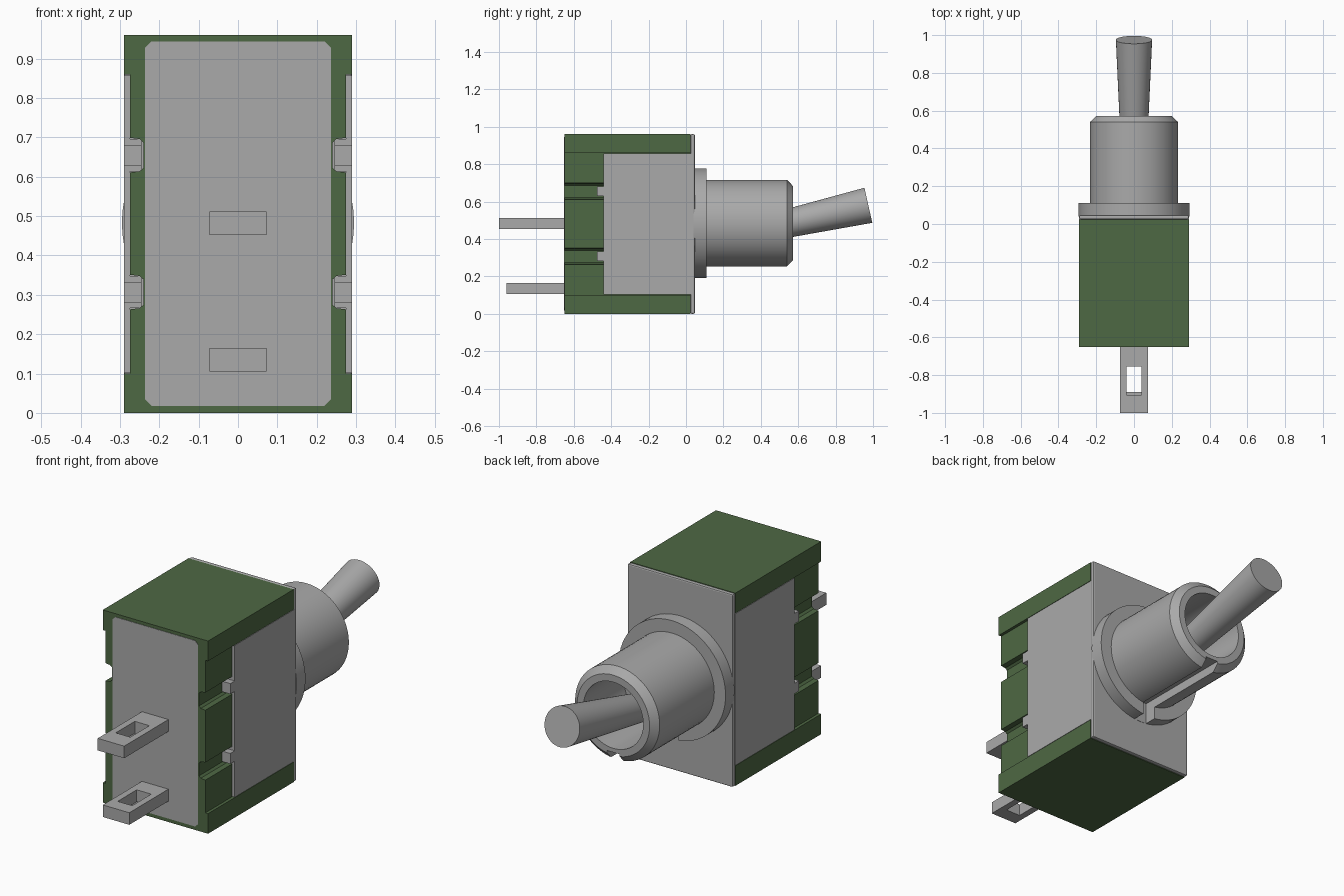
import bpy, bmesh, math
from mathutils import Vector, Matrix

old = bpy.data.objects.get("Cube")
if old:
    bpy.data.objects.remove(old, do_unlink=True)


def material(name, rgb):
    m = bpy.data.materials.new(name)
    m.use_nodes = True
    m.diffuse_color = (*rgb, 1)
    m.node_tree.nodes["Principled BSDF"].inputs["Base Color"].default_value = (*rgb, 1)
    return m


METAL = material("grey metal", (0.4, 0.4, 0.4))
GREEN = material("green plastic", (0.076, 0.138, 0.057))


def finish(name, bm, mat, smooth=False):
    bmesh.ops.recalc_face_normals(bm, faces=bm.faces)
    me = bpy.data.meshes.new(name)
    bm.to_mesh(me)
    bm.free()
    me.materials.append(mat)
    ob = bpy.data.objects.new(name, me)
    bpy.context.collection.objects.link(ob)
    if smooth:
        activate(ob)
        bpy.ops.object.shade_smooth_by_angle(angle=math.radians(30))
    return ob


def activate(ob):
    bpy.ops.object.select_all(action='DESELECT')
    ob.select_set(True)
    bpy.context.view_layer.objects.active = ob


def box(name, lo, hi, mat=METAL, bevel=0):
    lo, hi = Vector(lo), Vector(hi)
    bm = bmesh.new()
    bmesh.ops.create_cube(bm, size=1, matrix=Matrix.Translation((lo + hi) / 2)
                          @ Matrix.Diagonal((*(hi - lo), 1)))
    if bevel:
        bmesh.ops.bevel(bm, geom=bm.edges[:], offset=bevel, segments=2,
                        affect='EDGES', profile=0.5)
    return finish(name, bm, mat)


def extrude_y(name, outline, y0, y1, mat):
    """Prism along y from an (x, z) outline."""
    bm = bmesh.new()
    face = bm.faces.new([bm.verts.new((x, y0, z)) for x, z in outline])
    new = bmesh.ops.extrude_face_region(bm, geom=[face])["geom"]
    bmesh.ops.translate(bm, vec=(0, y1 - y0, 0),
                        verts=[g for g in new if isinstance(g, bmesh.types.BMVert)])
    return finish(name, bm, mat)


def cut(ob, cutter):
    cutter.hide_render = True
    mod = ob.modifiers.new("cut", 'BOOLEAN')
    mod.operation, mod.solver, mod.object = 'DIFFERENCE', 'EXACT', cutter
    activate(ob)
    bpy.ops.object.modifier_apply(modifier=mod.name)
    bpy.data.objects.remove(cutter, do_unlink=True)


FRONT, BACK, TOP, HALF = -0.65, 0.025, 0.96, 0.29
SKIN, STRAP_FRONT = 0.275, -0.44
GROOVES = (0.307, 0.655)

# Plastic case: wide ends, recessed sides, two tapered grooves per side
side = [(HALF, 0), (HALF, 0.1), (SKIN, 0.1)]
for z in GROOVES:
    side += [(SKIN, z - 0.044), (0.25, z - 0.041), (0.24, z - 0.032),
             (0.24, z + 0.032), (0.25, z + 0.041), (SKIN, z + 0.044)]
side += [(SKIN, 0.86), (HALF, 0.86), (HALF, TOP)]
extrude_y("case", side + [(-x, z) for x, z in reversed(side)], FRONT, BACK, GREEN)

# Sealed terminal face with clipped corners
half = [(0.22, 0.018), (0.236, 0.034), (0.236, 0.928), (0.22, 0.944)]
extrude_y("terminal_face", half + [(-x, z) for x, z in reversed(half)],
          FRONT - 0.002, FRONT + 0.01, METAL)

# Metal bracket: back plate, side straps and bent tabs
box("back_plate", (-HALF, BACK, 0), (HALF, 0.047, TOP), bevel=0.006)
for s, label in ((1, "left"), (-1, "right")):
    def side_box(name, x0, x1, y0, y1, z0, z1):
        a, b = sorted((s * x0, s * x1))
        box(f"{label}_{name}", (a, y0, z0), (b, y1, z1))
    side_box("strap", SKIN, HALF, STRAP_FRONT, 0.03, 0.102, 0.858)
    for i, z in enumerate(GROOVES):
        side_box(f"tab_{i}", 0.245, HALF, -0.475, STRAP_FRONT + 0.01, z - 0.026, z + 0.026)
        side_box(f"tab_root_{i}", 0.245, SKIN, STRAP_FRONT, STRAP_FRONT + 0.02,
                 z - 0.041, z + 0.041)

# Solder terminals with rectangular holes
for name, tip, z, hole in (("upper_terminal", -1.0, 0.482, -0.905),
                           ("lower_terminal", -0.96, 0.135, -0.89)):
    blade = box(name, (-0.073, tip, z - 0.03), (0.073, FRONT + 0.01, z + 0.03))
    cut(blade, box("hole", (-0.04, hole, z - 0.1), (0.04, hole + 0.15, z + 0.1)))

# Flanged bushing with open bore, turned around the y axis
AXIS = 0.483
profile = [(0.04, 0), (0.04, 0.295), (0.11, 0.295), (0.11, 0.233), (0.54, 0.233),
           (0.572, 0.2), (0.572, 0.165), (0.25, 0.165), (0.25, 0)]
bm = bmesh.new()
ring = [bm.verts.new((0, y, AXIS + r)) for y, r in profile]
edges = [bm.edges.new(pair) for pair in zip(ring, ring[1:])]
bmesh.ops.spin(bm, geom=ring + edges, cent=(0, 0, AXIS), axis=(0, 1, 0),
               angle=2 * math.pi, steps=64, use_merge=True)
bmesh.ops.remove_doubles(bm, verts=bm.verts, dist=0.0001)
bushing = finish("bushing", bm, METAL, smooth=True)

# Keyway along the underside
cut(bushing, box("keyway", (-0.035, 0.048, 0.1), (0.035, 0.7, AXIS - 0.185)))

# Flared toggle lever, tilted upward
base, tip = Vector((0, 0.24, 0.415)), Vector((0, 0.975, 0.58))
axis = tip - base
bm = bmesh.new()
bmesh.ops.create_cone(bm, cap_ends=True, segments=48, radius1=0.062, radius2=0.096,
                      depth=axis.length,
                      matrix=Matrix.Translation((base + tip) / 2)
                      @ axis.to_track_quat('Z', 'Y').to_matrix().to_4x4())
finish("lever", bm, METAL, smooth=True)
